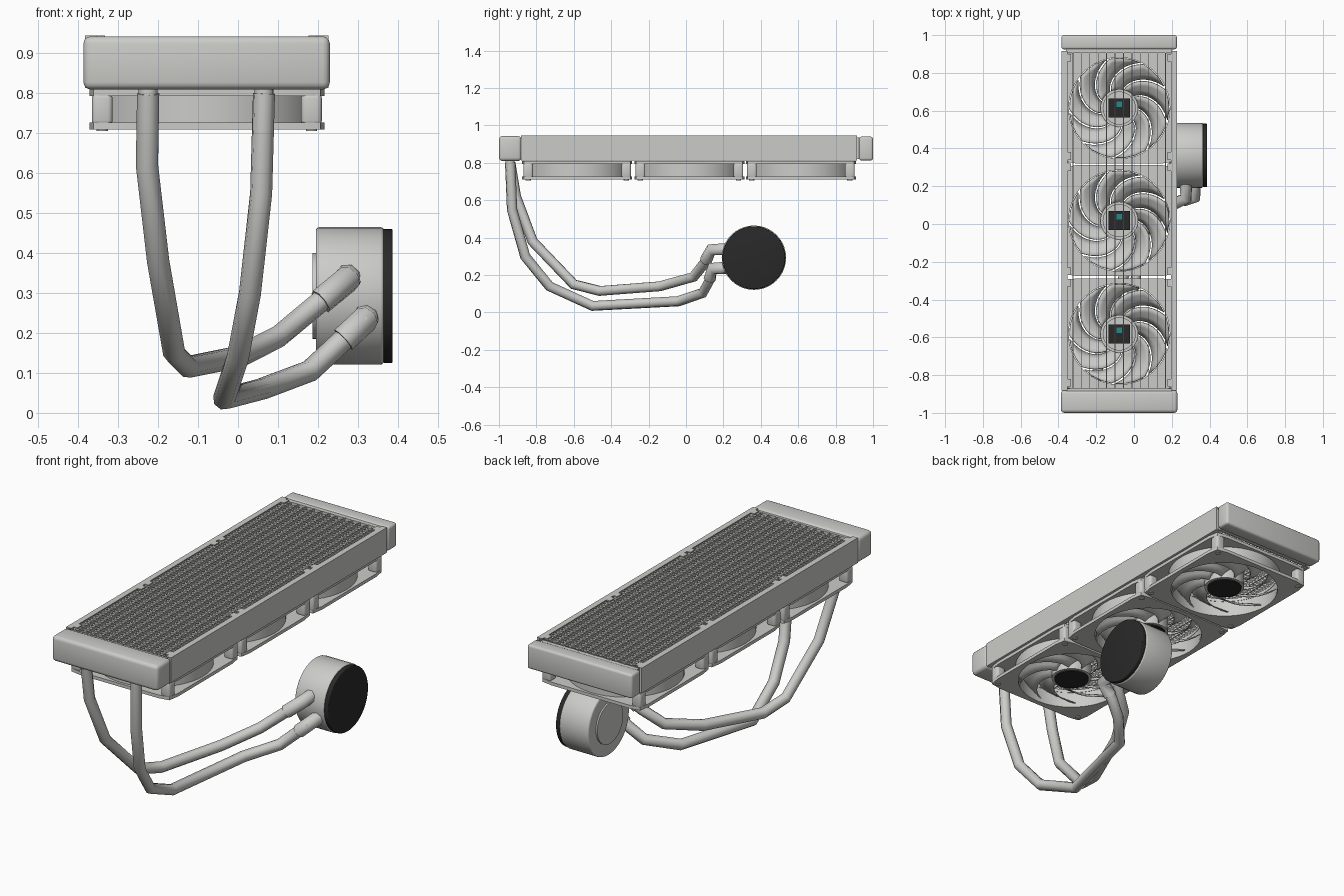
import bpy, bmesh
from math import sin, cos, pi, radians
from mathutils import Vector

if "Cube" in bpy.data.objects:
    bpy.data.objects.remove(bpy.data.objects["Cube"])


def material(name, r, g, b):
    m = bpy.data.materials.new(name)
    m.use_nodes = True
    m.diffuse_color = (r, g, b, 1)
    m.node_tree.nodes["Principled BSDF"].inputs["Base Color"].default_value = (r, g, b, 1)
    return m


GREY = material("light grey", 0.6, 0.6, 0.58)
BLACK = material("black", 0.022, 0.022, 0.022)
TEAL = material("teal", 0.02, 0.25, 0.25)
CX = -0.078  # middle of the radiator


def finish(name, bm, mat, smooth=True):
    bmesh.ops.recalc_face_normals(bm, faces=bm.faces)
    me = bpy.data.meshes.new(name)
    bm.to_mesh(me)
    bm.free()
    me.materials.append(mat)
    ob = bpy.data.objects.new(name, me)
    bpy.context.collection.objects.link(ob)
    if smooth:
        bpy.ops.object.select_all(action="DESELECT")
        ob.select_set(True)
        bpy.context.view_layer.objects.active = ob
        bpy.ops.object.shade_smooth_by_angle(angle=radians(35))
    return ob


def box(name, xs, ys, zs, mat=GREY, bevel=0, segments=3):
    bm = bmesh.new()
    bmesh.ops.create_cube(bm, size=1)
    for v in bm.verts:
        v.co = [(a + b) / 2 + c * (b - a) for c, (a, b) in zip(v.co, (xs, ys, zs))]
    if bevel:
        bmesh.ops.bevel(bm, geom=bm.edges[:], offset=bevel, segments=segments,
                        profile=0.5, affect="EDGES")
    return finish(name, bm, mat, bool(bevel))


def ring(name, centre, outer, inner, z0, z1, mat=GREY, steps=48):
    """Flat ring whose outer radius is a function of the angle."""
    bm = bmesh.new()
    loops = []
    for i in range(steps):
        a = 2 * pi * i / steps
        d = Vector((cos(a), sin(a), 0))
        c = Vector((*centre, 0))
        loops.append([bm.verts.new(c + d * r + Vector((0, 0, z)))
                      for r, z in ((outer(a), z0), (outer(a), z1), (inner, z1), (inner, z0))])
    for i, a in enumerate(loops):
        b = loops[(i + 1) % steps]
        for k in range(4):
            n = (k + 1) % 4
            bm.faces.new((a[k], a[n], b[n], b[k]))
    return finish(name, bm, mat)


def disc(name, centre, r, depth, mat=GREY, axis="Z", bevel=0, sides=40):
    bm = bmesh.new()
    bmesh.ops.create_cone(bm, cap_ends=True, segments=sides, radius1=r, radius2=r, depth=depth)
    if bevel:
        rims = [e for e in bm.edges if abs(e.verts[0].co.z - e.verts[1].co.z) < 1e-5]
        bmesh.ops.bevel(bm, geom=rims, offset=bevel, segments=3, profile=0.5, affect="EDGES")
    for v in bm.verts:
        x, y, z = v.co
        v.co = Vector({"Z": (x, y, z), "X": (z, x, y), "Y": (x, z, y)}[axis]) + Vector(centre)
    return finish(name, bm, mat)


# Radiator end tanks and side rails
box("front_tank", (-0.387, 0.23), (-1, -0.88), (0.81, 0.943), bevel=0.018)
box("back_tank", (-0.384, 0.227), (0.925, 1), (0.813, 0.94), bevel=0.012)
box("back_header", (-0.36, 0.2), (0.905, 0.93), (0.82, 0.935))
box("front_header", (-0.36, 0.2), (-0.885, -0.87), (0.82, 0.935))
for side, word in ((-1, "right"), (1, "left")):
    x = CX + side * 0.305
    box(word + "_rail", sorted((x, x - side * 0.012)), (-0.882, 0.915), (0.813, 0.945))
    for z in (0.814, 0.941):
        box(word + "_rail_lip", sorted((x, x - side * 0.03)), (-0.882, 0.915), (z, z + 0.004))
    for y in (-0.84, -0.31, -0.25, 0.3, 0.36, 0.88):
        box(word + "_screw_tab", sorted((x, x - side * 0.05)), (y - 0.02, y + 0.02), (0.939, 0.945))

# Core: long flat tubes with folded fins between them
CHANNELS = 13
pitch = 0.58 / CHANNELS
bm = bmesh.new()
for c in range(CHANNELS):
    x0 = CX - 0.29 + c * pitch
    last = None
    for i in range(151):
        x = x0 + (pitch if i % 2 else 0)
        y = -0.87 + 1.775 * i / 150
        pair = [bm.verts.new((x, y, z)) for z in (0.83, 0.93)]
        if last:
            bm.faces.new((last[0], pair[0], pair[1], last[1]))
        last = pair
finish("folded_fins", bm, GREY, False)
for c in range(CHANNELS + 1):
    x = CX - 0.29 + c * pitch
    box("coolant_channel", (x - 0.002, x + 0.002), (-0.875, 0.91), (0.825, 0.936))


# Fans
def square(a):
    return min(0.294 / max(abs(cos(a)), abs(sin(a))), 0.402)


def blades(name, centre, count=9, steps=8):
    bm = bmesh.new()
    for n in range(count):
        last = None
        for i in range(steps + 1):
            t = i / steps
            r = 0.095 + 0.168 * t
            a = 2 * pi * n / count - 0.95 * t ** 1.2
            row = []
            for k in range(4):
                s = k / 3
                b = a + s * 0.62
                row.append(bm.verts.new((centre[0] + r * cos(b), centre[1] + r * sin(b),
                                         0.732 + 0.055 * s ** 0.8)))
            if last:
                for k in range(3):
                    bm.faces.new((last[k], last[k + 1], row[k + 1], row[k]))
            last = row
    ob = finish(name, bm, GREY)
    ob.modifiers.new("thickness", "SOLIDIFY").thickness = 0.005


for y in (-0.582, 0.018, 0.614):
    c = (CX, y)
    ring("fan_bottom_flange", c, square, 0.268, 0.71, 0.727)
    ring("fan_top_flange", c, square, 0.268, 0.794, 0.811)
    ring("fan_duct", c, lambda a: 0.282, 0.27, 0.72, 0.8)
    for sx in (-1, 1):
        for sy in (-1, 1):
            px, py = CX + sx * 0.262, y + sy * 0.262
            box("fan_corner_post", (px - 0.026, px + 0.026), (py - 0.026, py + 0.026),
                (0.72, 0.8), bevel=0.012)
            disc("fan_screw", (px, py, 0.709), 0.014, 0.006, sides=16)
    blades("fan_blades", c)
    # Hub with its motor board
    ring("fan_hub", c, lambda a: 0.1, 0.085, 0.722, 0.795)
    disc("hub_cap", (*c, 0.721), 0.086, 0.012, BLACK)
    disc("hub_floor", (*c, 0.731), 0.092, 0.008)
    box("motor_board", (CX - 0.058, CX + 0.058), (y - 0.05, y + 0.05), (0.735, 0.79), BLACK)
    box("board_chip", (CX - 0.015, CX + 0.015), (y + 0.005, y + 0.035), (0.79, 0.796), TEAL)

# Pump with dark face plate and contact plate
PUMP_Y, PUMP_Z = 0.363, 0.293
disc("pump_body", (0.28, PUMP_Y, PUMP_Z), 0.172, 0.17, axis="X", bevel=0.008)
disc("pump_face", (0.375, PUMP_Y, PUMP_Z), 0.168, 0.024, BLACK, "X", bevel=0.004)
disc("contact_plate", (0.194, PUMP_Y, PUMP_Z), 0.108, 0.014, axis="X")


# Hoses
def hose(name, points, radius):
    cu = bpy.data.curves.new(name, "CURVE")
    cu.dimensions = "3D"
    cu.bevel_depth = radius
    cu.bevel_resolution = 2
    cu.use_fill_caps = True
    sp = cu.splines.new("POLY")
    sp.points.add(len(points) - 1)
    for p, co in zip(sp.points, points):
        p.co = (*co, 1)
    sp.use_smooth = True
    cu.materials.append(GREY)
    ob = bpy.data.objects.new(name, cu)
    bpy.context.collection.objects.link(ob)


left = [(0.065, -0.94, 0.8), (0.058, -0.93, 0.55), (0.03, -0.86, 0.3), (0, -0.73, 0.14),
        (-0.035, -0.5, 0.035), (0.06, -0.04, 0.06), (0.18, 0.09, 0.105),
        (0.25, 0.125, 0.17), (0.32, 0.14, 0.235)]
right = [(-0.225, -0.94, 0.8), (-0.228, -0.91, 0.62), (-0.2, -0.82, 0.38), (-0.16, -0.6, 0.15),
         (-0.125, -0.46, 0.115), (0, -0.14, 0.14), (0.1, 0.04, 0.19),
         (0.19, 0.1, 0.265), (0.275, 0.135, 0.335)]
for word, path in (("left", left), ("right", right)):
    x, y, z = path[-1]
    hose(word + "_hose", path, 0.028)
    hose(word + "_pump_elbow", [Vector(path[-1]).lerp(path[-2], 0.8), path[-1],
                                (x, y + 0.1, z + 0.005)], 0.034)
    hx, hy, hz = path[0]
    disc(word + "_tank_fitting", (hx, hy, 0.803), 0.024, 0.03, sides=16)
